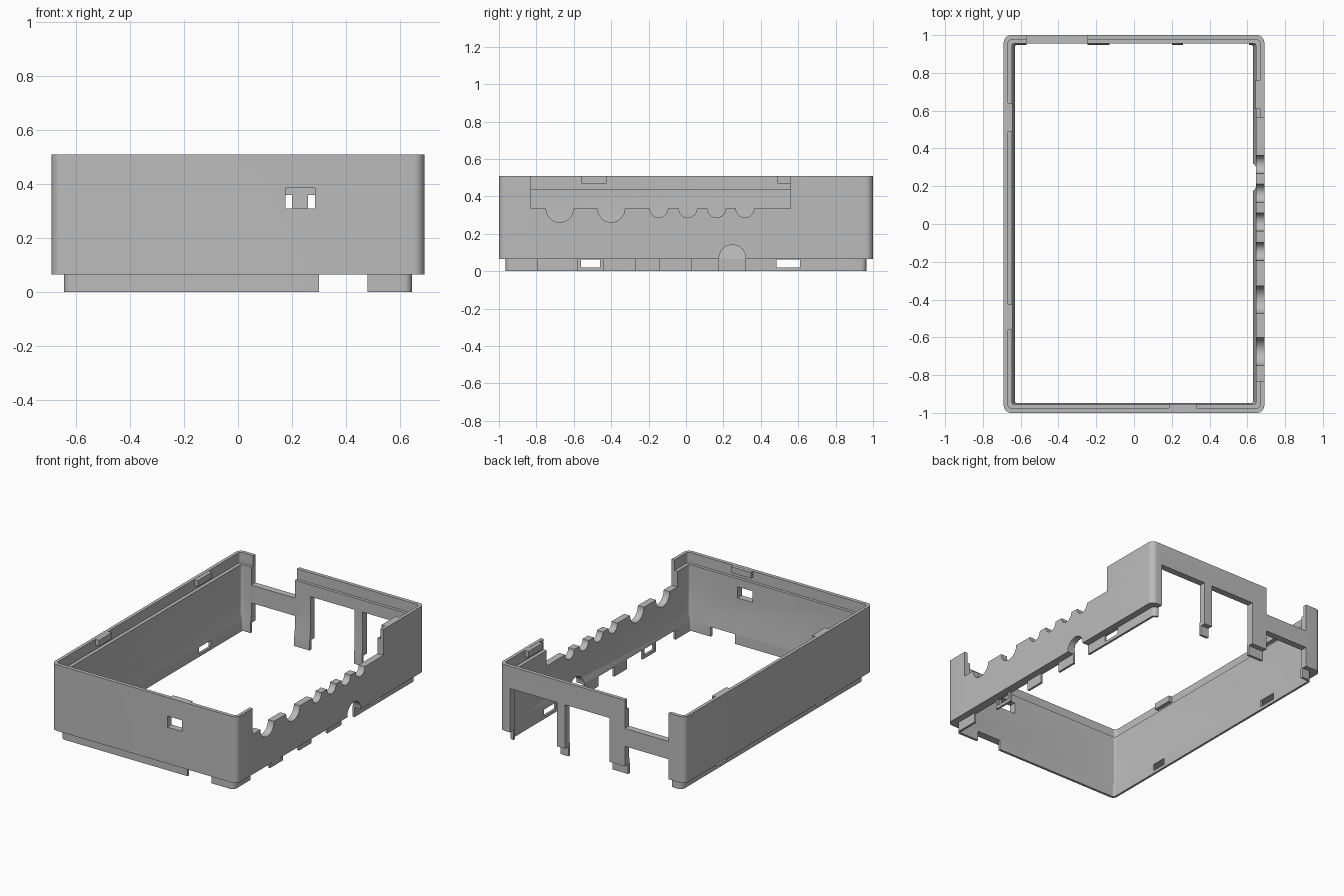
import bpy, bmesh, math
from mathutils import Matrix

cube = bpy.data.objects.get("Cube")
if cube:
    bpy.data.objects.remove(cube, do_unlink=True)

grey = bpy.data.materials.new("plain_grey")
grey.use_nodes = True
COLOR = (0.5, 0.5, 0.5, 1)
grey.diffuse_color = COLOR
grey.node_tree.nodes["Principled BSDF"].inputs["Base Color"].default_value = COLOR


def make_object(name, bm):
    bmesh.ops.recalc_face_normals(bm, faces=bm.faces)
    mesh = bpy.data.meshes.new(name)
    bm.to_mesh(mesh)
    bm.free()
    mesh.materials.append(grey)
    obj = bpy.data.objects.new(name, mesh)
    bpy.context.collection.objects.link(obj)
    return obj


def box(name, x, y, z):
    bm = bmesh.new()
    bmesh.ops.create_cube(bm, size=1)
    for v in bm.verts:
        for i, (low, high) in enumerate((x, y, z)):
            v.co[i] = high if v.co[i] > 0 else low
    return make_object(name, bm)


def ring(bm, hx, hy, z, radius, steps=8):
    """Rounded rectangle loop of vertices."""
    verts = []
    for k, (sx, sy) in enumerate(((1, 1), (-1, 1), (-1, -1), (1, -1))):
        for s in range(steps + 1):
            a = math.pi / 2 * (k + s / steps)
            verts.append(bm.verts.new((sx * (hx - radius) + radius * math.cos(a),
                                       sy * (hy - radius) + radius * math.sin(a), z)))
    return verts


# Frame wall: cross-section with lower lip, upper rebate and inner chamfer
section = [(.645, .965, 0, .03), (.645, .965, .065, .03),
           (.69, 1, .065, .04), (.69, 1, .51, .04),
           (.668, .975, .51, .02), (.668, .975, .44, .02),
           (.645, .955, .44, .01), (.645, .955, .115, .01),
           (.63, .948, .07, .01), (.63, .948, 0, .01)]
bm = bmesh.new()
loops = [ring(bm, *s) for s in section]
for a, b in zip(loops, loops[1:] + loops[:1]):
    for i in range(len(a)):
        j = (i + 1) % len(a)
        bm.faces.new((a[i], a[j], b[j], b[i]))
frame = make_object("case_frame", bm)

cutters = []


def cut_box(x, y, z):
    cutters.append(box("cutter", x, y, z))


def cut_round(y, z, radius):
    bm = bmesh.new()
    bmesh.ops.create_cone(bm, cap_ends=True, segments=40, radius1=radius, radius2=radius, depth=.3,
                          matrix=Matrix.Translation((.67, y, z)) @ Matrix.Rotation(math.pi / 2, 4, "Y"))
    cutters.append(make_object("cutter", bm))


RIGHT, LEFT, BACK, FRONT = (.55, .8), (-.8, -.55), (.9, 1.1), (-1.1, -.9)
LIP, SLOT = (-.1, .065), (.02, .064)

# Port opening with scalloped lower edge on the right wall
cut_box(RIGHT, (-.83, .56), (.335, .7))
for y in (-.675, -.4):
    cut_round(y, .335, .073)
for y in (-.145, .01, .163, .315):
    cut_round(y, .335, .048)

# Arch and gaps in the right lip
cut_round(.248, .07, .071)
cut_box(RIGHT, (.177, .319), (-.1, .07))
for y in ((-.79, -.58), (-.44, -.27), (-.14, .03)):
    cut_box(RIGHT, y, LIP)

# Latch slots on both sides
for side in (RIGHT, LEFT):
    for y in ((-.562, -.46), (.484, .61)):
        cut_box(side, y, SLOT)

# Front lip gap and window
cut_box((.3, .48), FRONT, LIP)
cut_box((.175, .285), FRONT, (.31, .385))

# Back wall openings and upper cut-out
for x, top in (((.26, .61), .36), ((-.13, .2), .36), ((-.57, -.245), .2)):
    cut_box(x, BACK, (-.1, top))
cut_box((-.57, -.245), BACK, (.32, .7))

for cutter in cutters:
    cutter.hide_render = True
    mod = frame.modifiers.new("cut", "BOOLEAN")
    mod.operation = "DIFFERENCE"
    mod.solver = "EXACT"
    mod.object = cutter
bpy.context.view_layer.update()
graph = bpy.context.evaluated_depsgraph_get()
cut_mesh = bpy.data.meshes.new_from_object(frame.evaluated_get(graph))
frame.modifiers.clear()
frame.data = cut_mesh
for cutter in cutters:
    bpy.data.objects.remove(cutter, do_unlink=True)

# Snap clips inside the upper rebate
CLIP = (.468, .509)
box("left_clip_back", (-.675, -.642), (.49, .64), CLIP)
box("left_clip_front", (-.675, -.642), (-.56, -.425), CLIP)
box("right_clip", (.642, .675), (.61, .76), CLIP)
box("front_clip", (.185, .33), (-.985, -.953), CLIP)

bpy.ops.object.select_all(action="DESELECT")
frame.select_set(True)
bpy.context.view_layer.objects.active = frame
bpy.ops.object.shade_smooth_by_angle(angle=math.radians(30))
